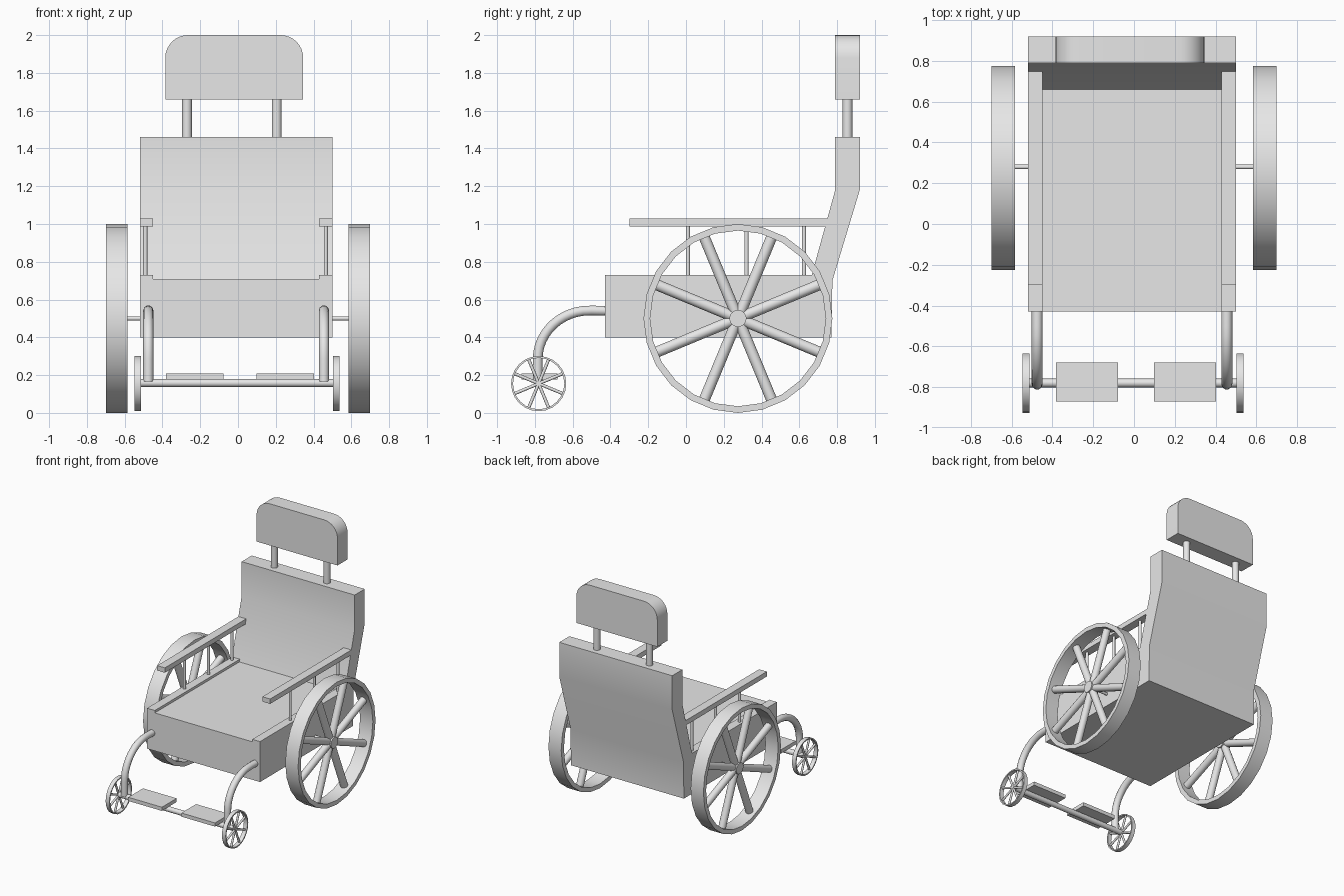
import bpy, bmesh, math
from mathutils import Vector, Matrix

if "Cube" in bpy.data.objects:
    bpy.data.objects.remove(bpy.data.objects["Cube"], do_unlink=True)

GREY = (0.8, 0.8, 0.8, 1)
mat = bpy.data.materials.new("plain grey")
mat.diffuse_color = GREY
mat.use_nodes = True
mat.node_tree.nodes["Principled BSDF"].inputs["Base Color"].default_value = GREY


def finish(name, bm, smooth=True):
    bmesh.ops.recalc_face_normals(bm, faces=bm.faces)
    mesh = bpy.data.meshes.new(name)
    bm.to_mesh(mesh)
    bm.free()
    mesh.materials.append(mat)
    obj = bpy.data.objects.new(name, mesh)
    bpy.context.collection.objects.link(obj)
    if smooth:
        bpy.ops.object.select_all(action="DESELECT")
        obj.select_set(True)
        bpy.context.view_layer.objects.active = obj
        bpy.ops.object.shade_smooth_by_angle(angle=math.radians(30))
    return obj


def box(name, lo, hi):
    lo, hi = Vector(lo), Vector(hi)
    bm = bmesh.new()
    bmesh.ops.create_cube(bm, size=1, matrix=Matrix.Translation((lo + hi) / 2)
                          @ Matrix.Diagonal((*(hi - lo), 1)))
    return finish(name, bm, False)


def add_rod(bm, a, b, r, sides=16):
    a, b = Vector(a), Vector(b)
    turn = (b - a).to_track_quat("Z", "Y").to_matrix().to_4x4()
    bmesh.ops.create_cone(bm, cap_ends=True, segments=sides, radius1=r, radius2=r,
                          depth=(b - a).length,
                          matrix=Matrix.Translation((a + b) / 2) @ turn)


def rod(name, a, b, r):
    bm = bmesh.new()
    add_rod(bm, a, b, r)
    return finish(name, bm)


def prism(name, points, depth):
    """Extrude a closed outline by a depth vector."""
    bm = bmesh.new()
    face = bm.faces.new([bm.verts.new(p) for p in points])
    out = bmesh.ops.extrude_face_region(bm, geom=[face])
    moved = [v for v in out["geom"] if isinstance(v, bmesh.types.BMVert)]
    bmesh.ops.translate(bm, verts=moved, vec=depth)
    return finish(name, bm)


def wheel(name, centre, r, sides=24):
    """Flat-banded rim, eight round spokes and a hub, turning about x."""
    bm = bmesh.new()
    half, inner = 0.115 * r, 0.93 * r
    section = [(-half, r), (half, r), (half, inner), (-half, inner)]
    rings = []
    for i in range(sides):
        a = 2 * math.pi * i / sides
        rings.append([bm.verts.new((x, q * math.sin(a), q * math.cos(a)))
                      for x, q in section])
    for i in range(sides):
        p, q = rings[i], rings[(i + 1) % sides]
        for j in range(4):
            k = (j + 1) % 4
            bm.faces.new((p[j], p[k], q[k], q[j]))
    for i in range(8):
        a = math.radians(22.5 + 45 * i)
        add_rod(bm, (0, 0, 0), (0, math.cos(a) * 0.95 * r, math.sin(a) * 0.95 * r), 0.058 * r)
    add_rod(bm, (-0.075 * r, 0, 0), (0.075 * r, 0, 0), 0.09 * r, 20)
    bmesh.ops.translate(bm, verts=bm.verts, vec=centre)
    return finish(name, bm)


# Seat block and angled backrest share one side profile
L, R = -0.52, 0.50
side = [(-0.43, 0.40), (0.77, 0.40), (0.775, 0.70), (0.92, 1.18), (0.92, 1.46),
        (0.79, 1.46), (0.79, 1.18), (0.66, 0.71), (-0.43, 0.71)]
prism("seat_and_backrest", [(L, y, z) for y, z in side], (R - L, 0, 0))

# Headrest with rounded upper corners
outline = [(-0.385, 1.66), (0.345, 1.66)]
for cx, start in ((0.225, 0), (-0.265, 90)):
    for i in range(9):
        a = math.radians(start + 90 * i / 8)
        outline.append((cx + 0.12 * math.cos(a), 1.88 + 0.12 * math.sin(a)))
prism("headrest", [(x, 0.79, z) for x, z in outline], (0, 0.13, 0))

for label, s in (("right", -1), ("left", 1)):
    # Headrest post
    x = -0.0325 + s * 0.2375
    rod(label + "_headrest_post", (x, 0.855, 1.44), (x, 0.855, 1.68), 0.026)

    # Seat rail, armrest and its thin posts
    x0, x1 = (L, L + 0.07) if s < 0 else (R - 0.07, R)
    box(label + "_seat_rail", (x0, -0.43, 0.71), (x1, 0.72, 0.73))
    box(label + "_armrest", (x0, -0.30, 0.988), (x1, 0.78, 1.028))
    x = -0.013 + s * 0.478
    for i, y in enumerate((0.01, 0.32, 0.625)):
        rod(f"{label}_armrest_post_{i + 1}", (x, y, 0.72), (x, y, 1.0), 0.011)

    # Main wheel and stub axle
    wheel(label + "_main_wheel", (s * 0.642, 0.275, 0.5), 0.5)
    rod(label + "_main_axle", (s * 0.45, 0.28, 0.5), (s * 0.642, 0.28, 0.5), 0.011)

    # Small front wheel
    wheel(label + "_front_wheel", (-0.005 + s * 0.525, -0.78, 0.155), 0.146)

    # Curved front leg tube
    x = -0.01 + s * 0.465
    path = [(-0.40, 0.54), (-0.50, 0.542)]
    for i in range(1, 13):
        a = math.radians(90 + 90 * i / 12)
        path.append((-0.51 + 0.275 * math.cos(a), 0.285 + 0.257 * math.sin(a)))
    path.append((-0.785, 0.165))
    curve = bpy.data.curves.new(label + "_front_leg", "CURVE")
    curve.dimensions = "3D"
    curve.bevel_depth = 0.027
    curve.bevel_resolution = 3
    curve.use_fill_caps = True
    spline = curve.splines.new("POLY")
    spline.points.add(len(path) - 1)
    for point, (y, z) in zip(spline.points, path):
        point.co = (x, y, z, 1)
    spline.use_smooth = True
    curve.materials.append(mat)
    leg = bpy.data.objects.new(label + "_front_leg", curve)
    bpy.context.collection.objects.link(leg)

    # Footplate
    x = 0.01 + s * 0.24
    box(label + "_footplate", (x - 0.152, -0.87, 0.178), (x + 0.152, -0.68, 0.208))

# Cross bar between the front wheels
rod("front_axle_bar", (-0.53, -0.78, 0.158), (0.52, -0.78, 0.158), 0.021)
